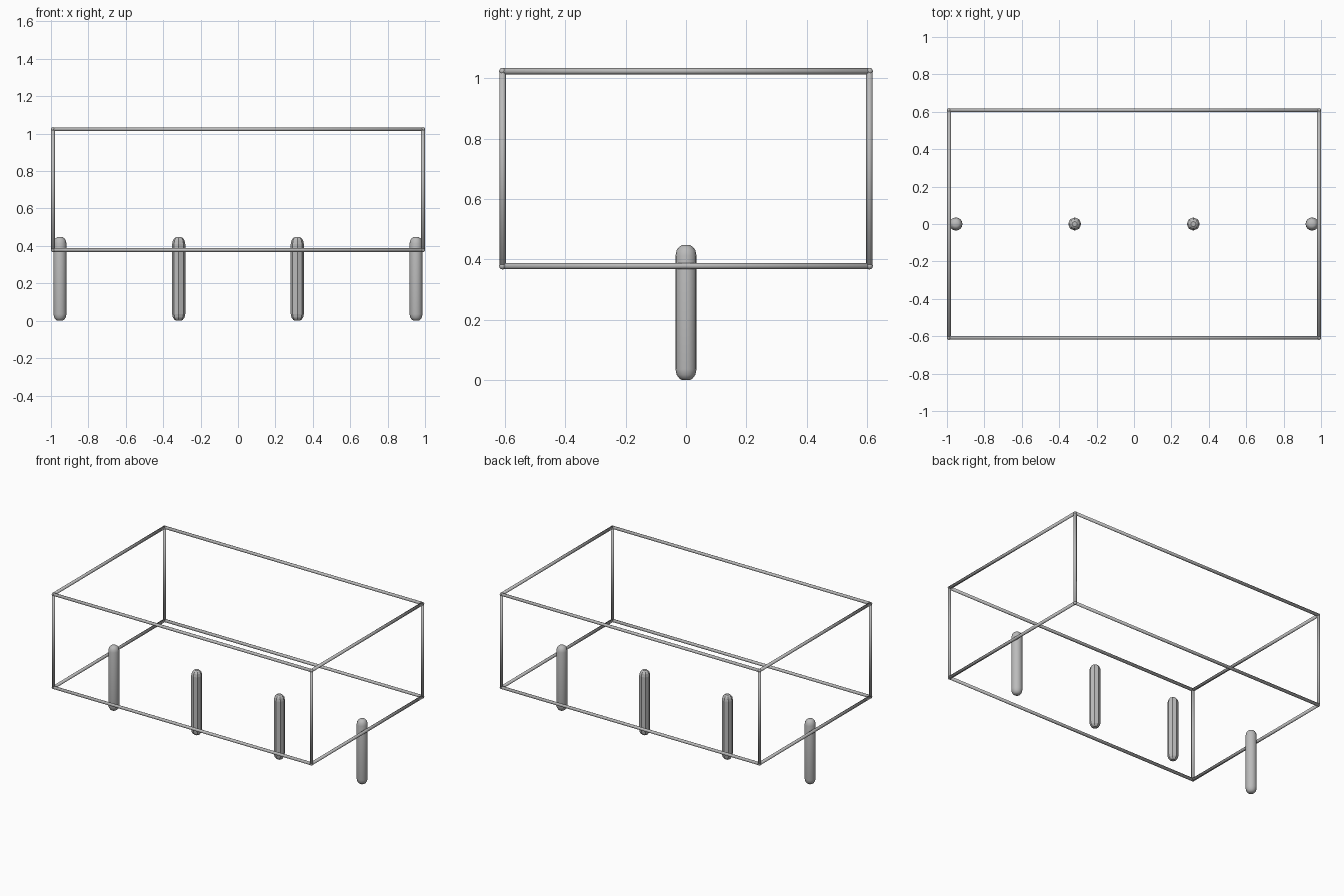
import bpy
import bmesh
from math import pi, cos, sin
from mathutils import Vector

default = bpy.data.objects.get("Cube")
if default:
    bpy.data.objects.remove(default, do_unlink=True)

grey = bpy.data.materials.new("mid grey")
grey.use_nodes = True
colour = (0.5, 0.5, 0.5, 1)
grey.diffuse_color = colour
grey.node_tree.nodes["Principled BSDF"].inputs["Base Color"].default_value = colour


def lathe(name, start, end, profile, sides, smooth):
    """Closed rod between two points; profile holds (inset from end, radius)."""
    start, end = Vector(start), Vector(end)
    axis = end - start
    turn = Vector((0, 0, 1)).rotation_difference(axis)
    stations = profile + [(axis.length - d, r) for d, r in reversed(profile)]
    bm = bmesh.new()
    rings = []
    for d, r in stations:
        rings.append([bm.verts.new(start + turn @ Vector(
            (r * cos(2 * pi * i / sides), r * sin(2 * pi * i / sides), d)))
            for i in range(sides)])
    for low, high in zip(rings, rings[1:]):
        for i in range(sides):
            j = (i + 1) % sides
            bm.faces.new((low[i], low[j], high[j], high[i]))
    bm.faces.new(list(reversed(rings[0])))
    bm.faces.new(rings[-1])
    for face in bm.faces:
        face.smooth = smooth
    mesh = bpy.data.meshes.new(name)
    bm.to_mesh(mesh)
    bm.free()
    mesh.materials.append(grey)
    obj = bpy.data.objects.new(name, mesh)
    bpy.context.collection.objects.link(obj)


# Open box frame of thin rods
X, Y, LOW, HIGH = 0.989, 0.608, 0.378, 1.0235
bar = [(0, 0.0105)]
for z, level in ((LOW, "lower"), (HIGH, "upper")):
    for s, side, end in ((-1, "right", "front"), (1, "left", "back")):
        lathe(f"{level}_{end}_rail", (-X, s * Y, z), (X, s * Y, z), bar, 8, True)
        lathe(f"{level}_{side}_rail", (s * X, -Y, z), (s * X, Y, z), bar, 8, True)
for sx, side in ((-1, "right"), (1, "left")):
    for sy, end in ((-1, "front"), (1, "back")):
        lathe(f"{end}_{side}_upright", (sx * X, sy * Y, LOW),
              (sx * X, sy * Y, HIGH), bar, 8, True)
        # Rounded joints where three rods meet
        for z, level in ((LOW, "lower"), (HIGH, "upper")):
            bpy.ops.mesh.primitive_uv_sphere_add(
                segments=12, ring_count=8, radius=0.0115,
                location=(sx * X, sy * Y, z))
            joint = bpy.context.object
            joint.name = f"{level}_{end}_{side}_joint"
            joint.data.materials.append(grey)
            bpy.ops.object.shade_smooth()

# Row of round-ended pegs along the middle
peg = [(0, 0.014), (0.006, 0.023), (0.017, 0.031), (0.036, 0.035)]
for x, name, sides, smooth in ((-0.952, "outer_right_peg", 16, True),
                               (-0.317, "inner_right_peg", 8, False),
                               (0.317, "inner_left_peg", 8, False),
                               (0.952, "outer_left_peg", 16, True)):
    lathe(name, (x, 0, 0), (x, 0, 0.447), peg, sides, smooth)
